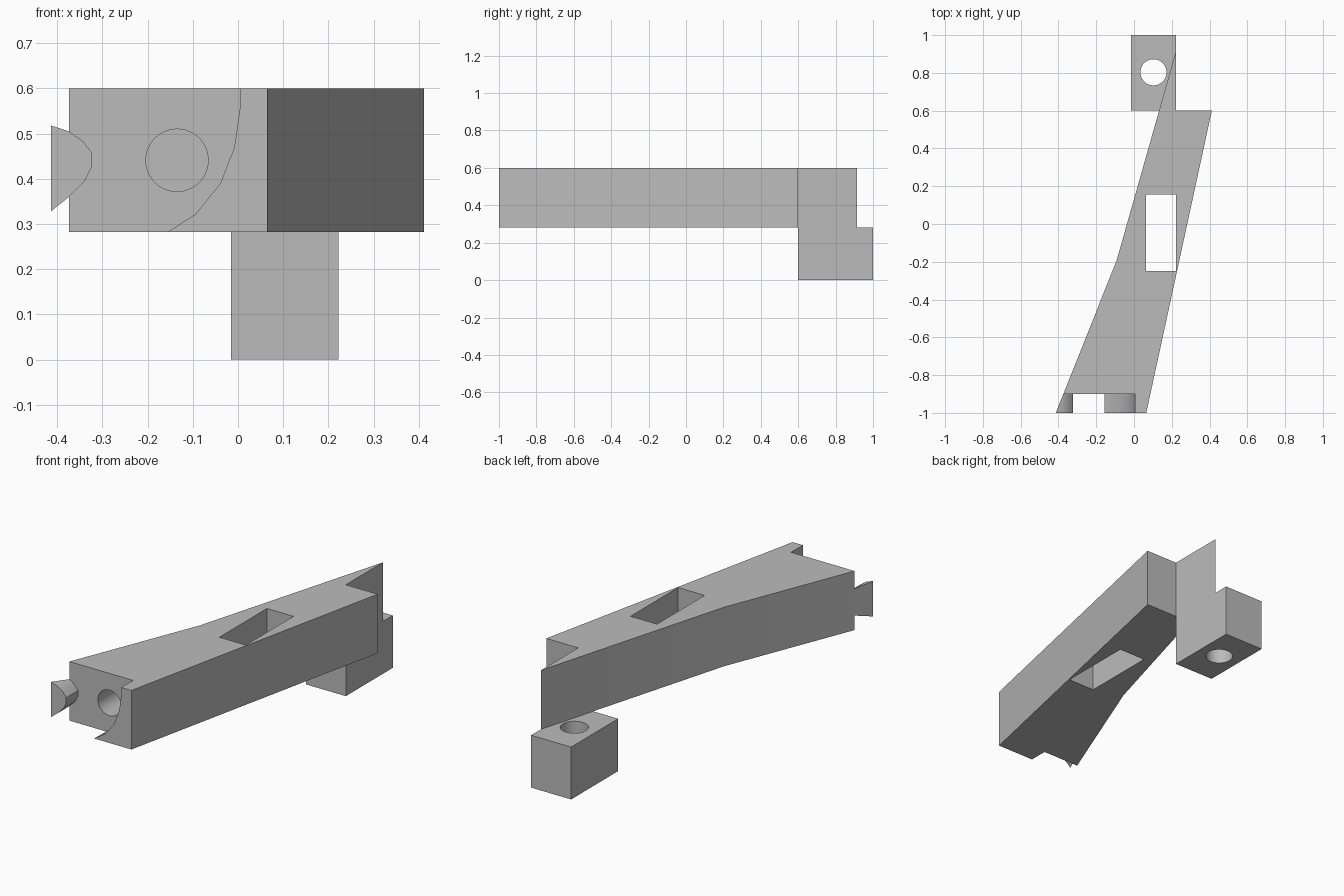
import bpy
import bmesh
import math
from mathutils import Matrix, Vector

cube = bpy.data.objects.get("Cube")
if cube:
    bpy.data.objects.remove(cube, do_unlink=True)

GREY = (0.5, 0.5, 0.5, 1.0)
grey = bpy.data.materials.new("plain grey")
grey.use_nodes = True
grey.diffuse_color = GREY
grey.node_tree.nodes["Principled BSDF"].inputs["Base Color"].default_value = GREY


def prism(name, points, low, high, axis="Z"):
    """Extrude a closed outline; axis Z takes (x, y) points, axis Y takes (x, z)."""
    def place(p):
        return (p[0], p[1], low) if axis == "Z" else (p[0], low, p[1])
    bm = bmesh.new()
    face = bm.faces.new([bm.verts.new(place(p)) for p in points])
    new = bmesh.ops.extrude_face_region(bm, geom=[face])["geom"]
    step = high - low
    move = Vector((0, 0, step)) if axis == "Z" else Vector((0, step, 0))
    bmesh.ops.translate(bm, vec=move, verts=[v for v in new if isinstance(v, bmesh.types.BMVert)])
    bmesh.ops.recalc_face_normals(bm, faces=bm.faces)
    mesh = bpy.data.meshes.new(name)
    bm.to_mesh(mesh)
    bm.free()
    mesh.materials.append(grey)
    obj = bpy.data.objects.new(name, mesh)
    bpy.context.collection.objects.link(obj)
    return obj


def rectangle(x0, x1, y0, y1):
    return [(x0, y0), (x1, y0), (x1, y1), (x0, y1)]


def circle(x, y, radius, count=48):
    angles = [math.tau * i / count for i in range(count)]
    return [(x + radius * math.cos(a), y + radius * math.sin(a)) for a in angles]


def select_only(obj):
    bpy.ops.object.select_all(action="DESELECT")
    obj.select_set(True)
    bpy.context.view_layer.objects.active = obj


def cut(obj, cutter):
    """Subtract the cutter from the part and discard it."""
    cutter.hide_render = True
    mod = obj.modifiers.new("cut", "BOOLEAN")
    mod.operation = "DIFFERENCE"
    mod.solver = "EXACT"
    mod.object = cutter
    select_only(obj)
    bpy.ops.object.modifier_apply(modifier=mod.name)
    bpy.data.objects.remove(cutter, do_unlink=True)


BOTTOM, TOP = 0.282, 0.6

# Bent tapering arm with the pointed wedge at the back
arm = prism("arm", [(-0.414, -1), (0.065, -1), (0.412, 0.6), (0.222, 0.6),
                    (0.222, 0.915), (-0.092, -0.193)], BOTTOM, TOP)

# Rectangular slot through the arm
cut(arm, prism("slot_cutter", rectangle(0.064, 0.222, -0.25, 0.155), 0.1, 0.8))

# Front recess between the rounded side stub and the large curved wall
stub_edge = [(-0.6, 0.55), (-0.414, 0.518), (-0.374, 0.505), (-0.343, 0.483),
             (-0.323, 0.457), (-0.323, 0.428), (-0.339, 0.395), (-0.374, 0.36),
             (-0.414, 0.328), (-0.6, 0.2)]
curved_wall = [(-0.29, 0.2), (-0.156, 0.282), (-0.094, 0.322), (-0.039, 0.39),
               (-0.008, 0.47), (0.004, 0.554), (0.005, 0.7), (-0.6, 0.7)]
cut(arm, prism("recess_cutter", stub_edge + curved_wall, -1.1, -0.9, "Y"))

# Blind round hole in the recess floor
cut(arm, prism("front_hole_cutter", circle(-0.135, 0.441, 0.069), -0.95, -0.6, "Y"))

# Lower mounting block with a vertical hole
block = prism("mounting_block", rectangle(-0.016, 0.222, 0.6, 1), 0, BOTTOM)
cut(block, prism("block_hole_cutter", circle(0.103, 0.803, 0.069), -0.1, 0.5))

for part in (arm, block):
    select_only(part)
    bpy.ops.object.shade_smooth_by_angle(angle=math.radians(30))
